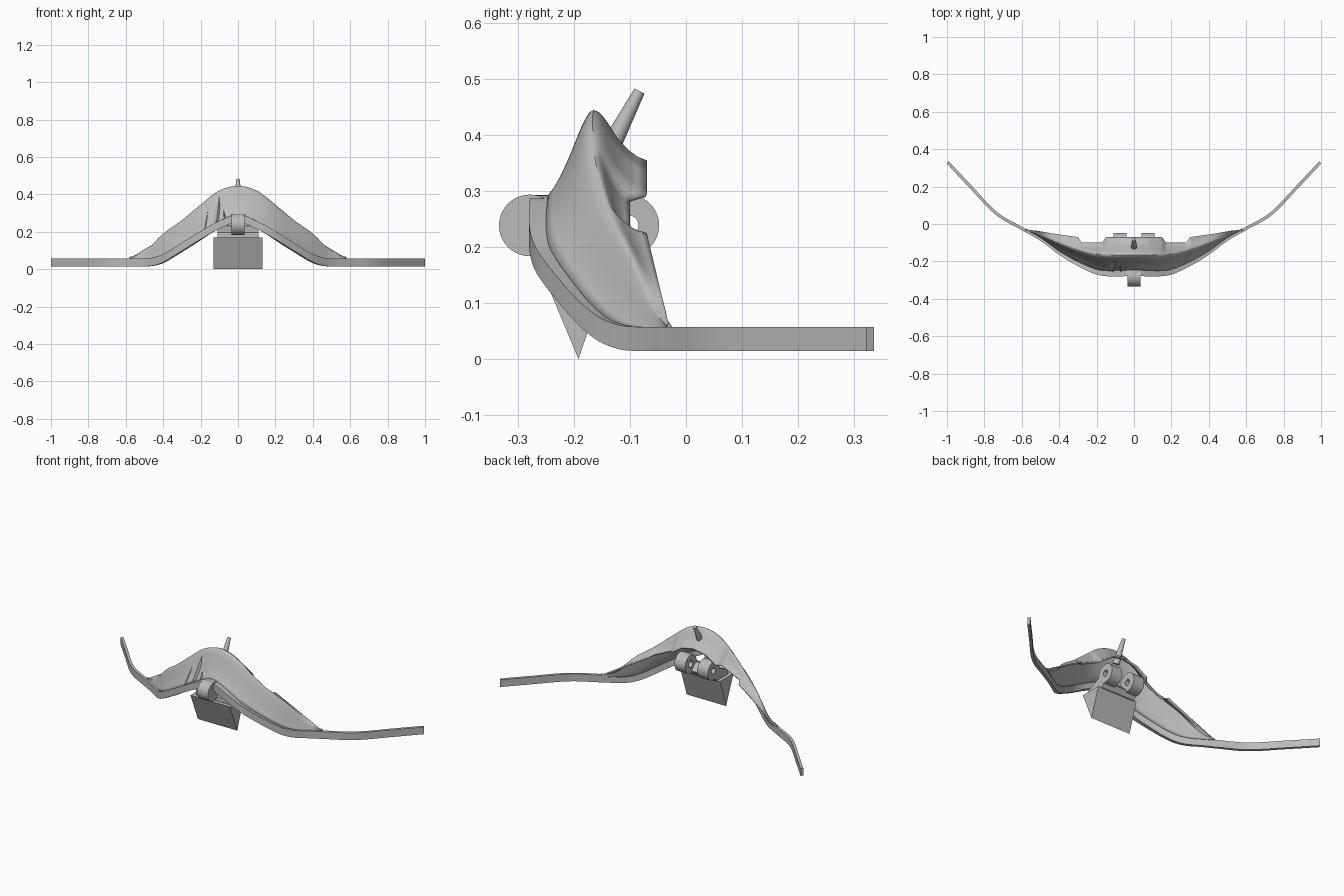
import bpy, bmesh, math
from mathutils import Vector

cube = bpy.data.objects.get("Cube")
if cube:
    bpy.data.objects.remove(cube)

grey = bpy.data.materials.new("plain grey")
grey.use_nodes = True
grey.diffuse_color = (0.5, 0.5, 0.5, 1)
grey.node_tree.nodes["Principled BSDF"].inputs["Base Color"].default_value = (0.5, 0.5, 0.5, 1)


def make(name, verts, faces, smooth=False):
    mesh = bpy.data.meshes.new(name)
    mesh.from_pydata(verts, [], faces)
    bm = bmesh.new()
    bm.from_mesh(mesh)
    bmesh.ops.recalc_face_normals(bm, faces=bm.faces)
    bm.to_mesh(mesh)
    bm.free()
    mesh.materials.append(grey)
    obj = bpy.data.objects.new(name, mesh)
    bpy.context.collection.objects.link(obj)
    if smooth:
        bpy.ops.object.select_all(action='DESELECT')
        obj.select_set(True)
        bpy.context.view_layer.objects.active = obj
        bpy.ops.object.shade_smooth_by_angle(angle=math.radians(40))
    return obj


def linear(pts, x):
    for (a, p), (b, q) in zip(pts, pts[1:]):
        if x <= b:
            return p + (q - p) * (x - a) / (b - a)
    return pts[-1][1]


def smooth_curve(pts, x):
    """Smooth interpolation through points, level at x = 0."""
    n = len(pts)
    x = min(x, pts[-1][0])
    i = next(k for k in range(n - 1) if x <= pts[k + 1][0])

    def slope(k):
        if k == 0:
            return 0
        lo, hi = pts[k - 1], pts[min(k + 1, n - 1)]
        return (hi[1] - lo[1]) / (hi[0] - lo[0])
    (a, p), (b, q) = pts[i], pts[i + 1]
    h, t = b - a, (x - a) / (b - a)
    return (p * (2*t**3 - 3*t*t + 1) + slope(i) * h * (t**3 - 2*t*t + t)
            + q * (3*t*t - 2*t**3) + slope(i + 1) * h * (t**3 - t*t))


# Shared outlines, each a function of distance from the middle
BAND_Y = [(0, -.278), (.18, -.275), (.3, -.225), (.4, -.165), (.5, -.09), (.6, -.033),
          (.74, .05), (.89, .205), (1, .322)]
BAND_Z = [(0, .25), (.1, .215), (.2, .16), (.3, .098), (.4, .038), (.46, .018), (.52, .015), (1, .015)]
RIDGE_Y = [(0, -.165), (.1, -.167), (.2, -.16), (.3, -.135), (.4, -.1), (.5, -.06), (.58, -.036)]
RIDGE_Z = [(0, .445), (.1, .42), (.2, .345), (.3, .262), (.4, .19), (.5, .095), (.58, .06)]
REAR_Y = [(0, -.07), (.15, -.07), (.17, -.1), (.28, -.1), (.3, -.07), (.58, -.03)]
REAR_Z = [(0, .355), (.08, .34), (.15, .295), (.28, .235), (.3, .225), (.58, .058)]
BAND_H = .043


def band_depth(x):
    return linear([(0, .032), (.2, .03), (.5, .016), (1, .016)], x)


# Brow band with side arms: rectangular section swept along the outline
verts, faces = [], []
steps = 80
for i in range(-steps, steps + 1):
    x = i / steps
    a = abs(x)
    y, z = smooth_curve(BAND_Y, a), smooth_curve(BAND_Z, a)
    e = .005
    dy = (smooth_curve(BAND_Y, min(a + e, 1)) - smooth_curve(BAND_Y, max(a - e, 0))) / (2 * e)
    normal = Vector((-dy * (1 if x > 0 else -1), 1)).normalized() * band_depth(a)
    for px, py in ((x, y), (x + normal.x, y + normal.y)):
        verts += [(px, py, z), (px, py, z + BAND_H)]
for i in range(2 * steps):
    k = 4 * i
    for a, b in ((0, 1), (1, 3), (3, 2), (2, 0)):
        faces.append((k + a, k + b, k + 4 + b, k + 4 + a))
last = 8 * steps
faces += [(0, 1, 3, 2), (last, last + 1, last + 3, last + 2)]
make("band", verts, faces, True)


# Arched shell: each section runs from the band over the ridge to the rear rim
def bezier(p, t):
    s = 1 - t
    return p[0]*s**3 + 3*p[1]*s*s*t + 3*p[2]*s*t*t + p[3]*t**3


def section(a):
    front = Vector((smooth_curve(BAND_Y, a) + band_depth(a) * .9, smooth_curve(BAND_Z, a) + BAND_H - .004))
    ridge = Vector((smooth_curve(RIDGE_Y, a), smooth_curve(RIDGE_Z, a)))
    rear = Vector((linear(REAR_Y, a), linear(REAR_Z, a)))
    d, g = ridge - front, rear - ridge
    rise = [front, front + Vector((.5 * d.x, .3 * d.y)), ridge - Vector((.25 * d.x, 0)), ridge]
    fall = [ridge, ridge + Vector((.25 * g.x, 0)), rear - Vector((.55 * g.x, .15 * g.y)), rear]
    n = 9
    return [bezier(rise, j / n) for j in range(n)] + [bezier(fall, j / n) for j in range(n + 1)]


verts, faces = [], []
cols = 58
for i in range(-cols, cols + 1):
    ring = section(abs(i) / 100)
    verts += [(i / 100, p.x, p.y) for p in ring]
m = len(ring)
for i in range(2 * cols):
    for j in range(m - 1):
        k = i * m + j
        faces.append((k, k + m, k + m + 1, k + 1))
shell = make("shell", verts, faces, True)
# keep the outer surface facing up so that thickness grows inward
if sum(p.normal.z for p in shell.data.polygons) < 0:
    shell.data.flip_normals()
thick = shell.modifiers.new("thickness", 'SOLIDIFY')
thick.thickness = .008
thick.offset = -1


# Torn splinters on the right side of the shell front
def splinter(x, z, width, tip):
    y = smooth_curve(BAND_Y, abs(x))
    make("splinter", [(x - width, y + .05, z), (x + width, y + .05, z), (x, y + .022, z), tip],
         [(0, 1, 2), (0, 1, 3), (1, 2, 3), (2, 0, 3)])


splinter(-.18, .205, .02, (-.16, -.2, .315))
splinter(-.115, .255, .025, (-.1, -.197, .385))
splinter(-.07, .275, .012, (-.08, -.21, .33))


# Hinge barrels across the middle
def barrel(name, x0, x1, y, z, radius, hole=0, sides=40):
    verts, faces = [], []
    for x, r in ((x0, radius), (x1, radius), (x1, hole), (x0, hole)):
        for i in range(sides):
            t = 2 * math.pi * i / sides
            verts.append((x, y + r * math.cos(t), z + r * math.sin(t)))
    for k in range(4 if hole else 1):
        for i in range(sides):
            j = (i + 1) % sides
            a, b = k * sides, (k + 1) % 4 * sides
            faces.append((a + i, a + j, b + j, b + i))
    if not hole:
        verts = verts[:2 * sides]
        faces += [tuple(range(sides)), tuple(range(sides, 2 * sides))]
    make(name, verts, faces, True)


barrel("front_hinge", -.035, .035, -.279, .239, .055)
for side, name in ((-1, "right"), (1, "left")):
    barrel(name + "_rear_hinge", side * .04, side * .11, -.103, .239, .055, .018)


# Prisms: a side outline in (y, z) widened along x
def prism(name, half, outline):
    n = len(outline)
    verts = [(s * half, y, z) for s in (-1, 1) for y, z in outline]
    faces = [tuple(range(n)), tuple(range(n, 2 * n))]
    faces += [(i, (i + 1) % n, n + (i + 1) % n, n + i) for i in range(n)]
    make(name, verts, faces)


prism("nose_wedge", .13, [(-.192, 0), (-.262, .168), (-.135, .168)])
prism("hinge_mount", .11, [(-.24, .165), (-.24, .195), (-.15, .235), (-.11, .195), (-.13, .165)])

# Tapered antenna leaning back from the ridge
bpy.ops.mesh.primitive_cone_add(vertices=16, radius1=.02, radius2=.01, depth=.14)
antenna = bpy.context.object
antenna.name = "antenna"
antenna.data.materials.append(grey)
lean = Vector((0, .052, .1)).normalized()
antenna.rotation_euler = lean.to_track_quat('Z', 'Y').to_euler()
antenna.location = Vector((0, -.083, .479)) - lean * .07
bpy.ops.object.shade_smooth_by_angle()
